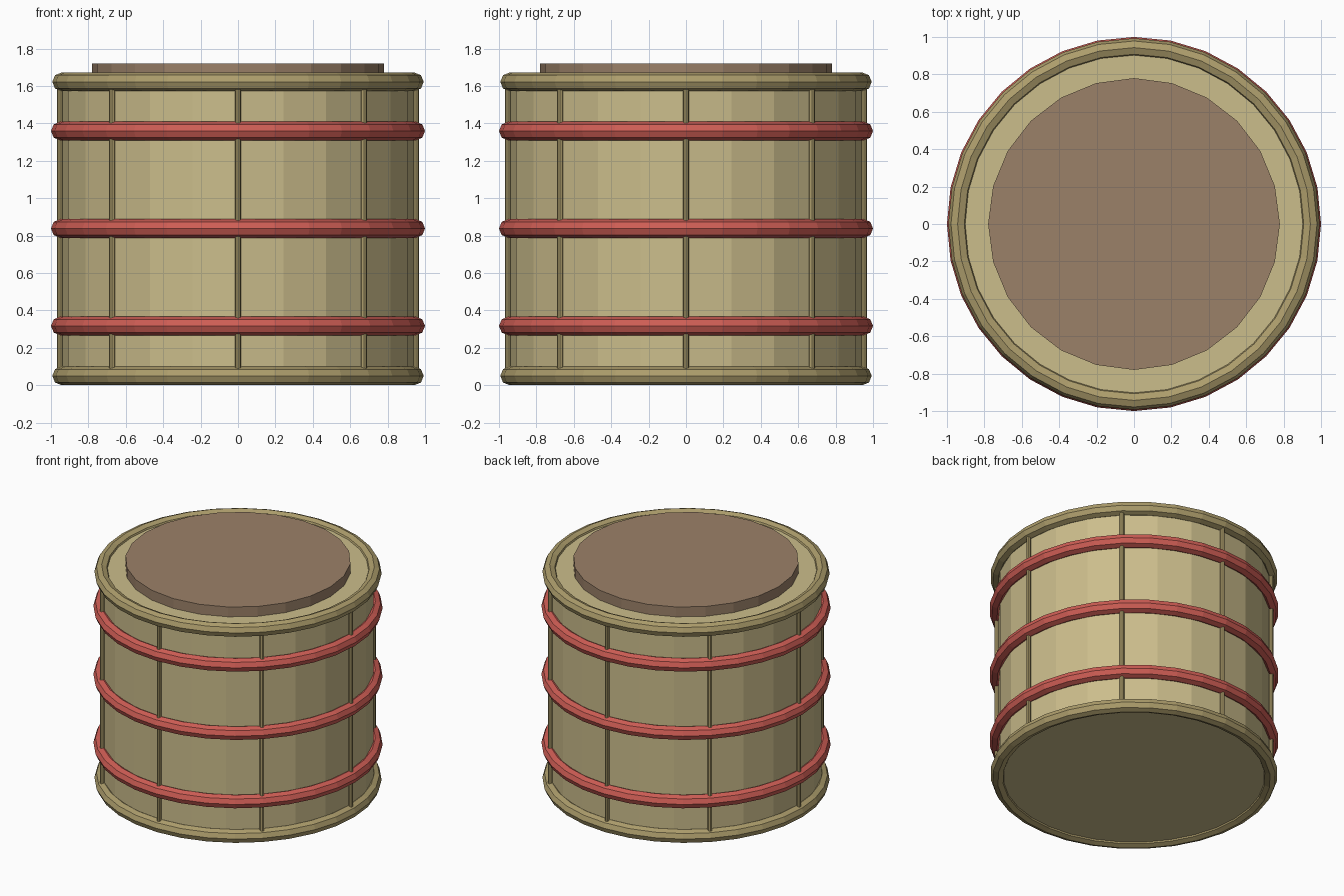
import bpy
from math import cos, sin, pi

if "Cube" in bpy.data.objects:
    bpy.data.objects.remove(bpy.data.objects["Cube"])


def material(name, rgb):
    m = bpy.data.materials.new(name)
    m.diffuse_color = (*rgb, 1)
    m.use_nodes = True
    m.node_tree.nodes["Principled BSDF"].inputs["Base Color"].default_value = m.diffuse_color
    return m


SHELL = material("shell_tan", (0.60, 0.51, 0.26))
TRIM = material("trim_tan", (0.42, 0.34, 0.15))
RED = material("hoop_red", (0.62, 0.11, 0.09))
BROWN = material("pad_brown", (0.33, 0.22, 0.14))


def finish(name, mat):
    ob = bpy.context.object
    ob.name = name
    ob.data.materials.append(mat)


def cylinder(name, r, z0, z1, sides, mat, x=0, y=0):
    bpy.ops.mesh.primitive_cylinder_add(vertices=sides, radius=r, depth=z1 - z0,
                                        location=(x, y, (z0 + z1) / 2))
    finish(name, mat)


def ring(name, r, z, mat):
    bpy.ops.mesh.primitive_torus_add(major_segments=32, minor_segments=8,
                                     major_radius=r, minor_radius=0.05,
                                     location=(0, 0, z))
    finish(name, mat)


# Drum shell and the raised pad on top
cylinder("shell", 0.94, 0.03, 1.65, 24, SHELL)
cylinder("top_pad", 0.78, 1.62, 1.725, 24, BROWN)

# Tan rims at both ends
ring("bottom_rim", 0.943, 0.055, TRIM)
ring("top_rim", 0.943, 1.627, TRIM)

# Red hoops
for i, z in enumerate((0.322, 0.843, 1.364)):
    ring(f"hoop_{i + 1}", 0.95, z, RED)

# Thin upright rods around the shell
for i in range(8):
    a = i * pi / 4
    cylinder(f"rod_{i + 1}", 0.016, 0.08, 1.60, 8, TRIM,
             0.951 * cos(a), 0.951 * sin(a))

# Ground the model exactly on z = 0
low = min((o.matrix_world @ v.co).z for o in bpy.data.objects for v in o.data.vertices)
bpy.context.view_layer.update()
low = min((o.matrix_world @ v.co).z for o in bpy.data.objects for v in o.data.vertices)
for o in bpy.data.objects:
    o.location.z -= low
